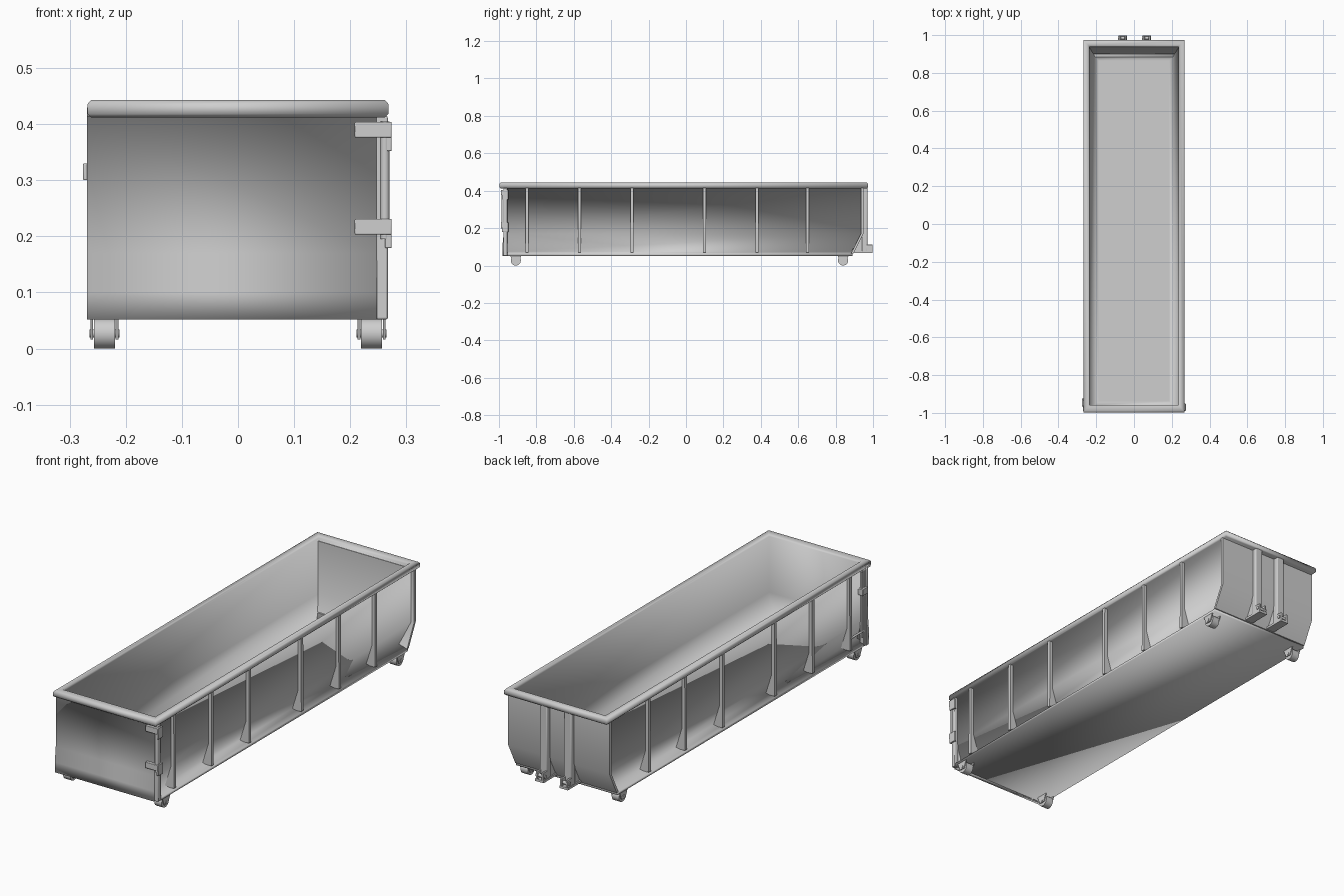
import bpy, bmesh, math
from mathutils import Vector, Matrix

cube = bpy.data.objects.get("Cube")
if cube:
    bpy.data.objects.remove(cube, do_unlink=True)

steel = bpy.data.materials.new("light grey steel")
steel.use_nodes = True
GREY = (0.62, 0.62, 0.62, 1)
steel.diffuse_color = GREY
steel.node_tree.nodes["Principled BSDF"].inputs["Base Color"].default_value = GREY


def finish(name, bm, bevel=0, soft=False):
    """Make the object; soft blends the shading over every edge."""
    bmesh.ops.recalc_face_normals(bm, faces=bm.faces)
    mesh = bpy.data.meshes.new(name)
    bm.to_mesh(mesh)
    bm.free()
    mesh.materials.append(steel)
    obj = bpy.data.objects.new(name, mesh)
    bpy.context.collection.objects.link(obj)
    if bevel:
        mod = obj.modifiers.new("soft edges", "BEVEL")
        mod.width, mod.segments = bevel, 2
    bpy.ops.object.select_all(action="DESELECT")
    obj.select_set(True)
    bpy.context.view_layer.objects.active = obj
    if soft:
        bpy.ops.object.shade_smooth()
    else:
        bpy.ops.object.shade_smooth_by_angle(angle=math.radians(35))


def box(name, x, y, z, bevel=0):
    """Box from (low, high) pairs on each axis."""
    bm = bmesh.new()
    bmesh.ops.create_cube(bm, size=1)
    for v in bm.verts:
        v.co = [(a + b) / 2 + c * (b - a) for (a, b), c in zip((x, y, z), v.co)]
    finish(name, bm, bevel)


def rod(name, start, end, radius, sides=16):
    a, b = Vector(start), Vector(end)
    bm = bmesh.new()
    turn = (b - a).to_track_quat("Z", "Y").to_matrix().to_4x4()
    bmesh.ops.create_cone(bm, cap_ends=True, segments=sides, radius1=radius, radius2=radius,
                          depth=(b - a).length, matrix=Matrix.Translation((a + b) / 2) @ turn)
    finish(name, bm)


def plate(name, points, low, high, axis, soft=False):
    """Extrude a flat outline (xz or yz) along the given axis."""
    bm = bmesh.new()
    place = (lambda p, t: (p[0], t, p[1])) if axis == "y" else (lambda p, t: (t, p[0], p[1]))
    face = bm.faces.new([bm.verts.new(place(p, low)) for p in points])
    shift = Vector((0, high - low, 0) if axis == "y" else (high - low, 0, 0))
    new = bmesh.ops.extrude_face_region(bm, geom=[face])["geom"]
    bmesh.ops.translate(bm, vec=shift, verts=[g for g in new if isinstance(g, bmesh.types.BMVert)])
    finish(name, bm, soft=soft)


def loft(name, levels):
    """Join rectangles given as (half width, front y, back y, z) into one soft shell."""
    bm = bmesh.new()
    rings = [[bm.verts.new(c) for c in ((-w, f, z), (w, f, z), (w, b, z), (-w, b, z))]
             for w, f, b, z in levels]
    bm.faces.new(rings[0])
    bm.faces.new(rings[-1])
    for lo, hi in zip(rings, rings[1:]):
        for i in range(4):
            j = (i + 1) % 4
            bm.faces.new((lo[i], lo[j], hi[j], hi[i]))
    finish(name, bm, soft=True)


# Open tub in one shell: floor rail, outer walls, top rim, inner walls, floor
loft("container_body", [
    (0.265, -0.970, 0.890, 0.052), (0.265, -0.970, 0.890, 0.064),
    (0.220, -0.970, 0.885, 0.074), (0.250, -0.970, 0.940, 0.170),
    (0.250, -0.970, 0.940, 0.412), (0.262, -0.990, 0.967, 0.412),
    (0.268, -0.997, 0.973, 0.418), (0.268, -0.997, 0.973, 0.436),
    (0.262, -0.990, 0.967, 0.443), (0.242, -0.963, 0.947, 0.443),
    (0.236, -0.957, 0.937, 0.434), (0.236, -0.957, 0.937, 0.170),
    (0.206, -0.957, 0.884, 0.070), (0.186, -0.937, 0.864, 0.070)])

# Headboard across the full width, kicked in at the bottom
plate("rear_headboard", [(0.935, 0.42), (0.948, 0.42), (0.948, 0.17), (0.895, 0.064),
                         (0.882, 0.064), (0.935, 0.17)], -0.265, 0.265, "x")

# Front door, with its top tucked under the rim, and hinge post
door = [(-0.960, 0.43), (-0.990, 0.43), (-0.990, 0.414), (-0.975, 0.414),
        (-0.975, 0.17), (-0.982, 0.10), (-0.982, 0.052), (-0.960, 0.052)]
plate("front_door", door, -0.269, 0.248, "x", soft=True)
box("hinge_post", (0.246, 0.267), (-0.977, -0.955), (0.052, 0.414), 0.003)
rod("hinge_rod", (0.262, -0.978, 0.195), (0.262, -0.978, 0.405), 0.008)
for z in (0.217, 0.390):
    box("hinge_strap", (0.208, 0.274), (-0.989, -0.966), (z - 0.014, z + 0.014), 0.002)
    box("hinge_knuckle", (0.262, 0.274), (-0.985, -0.95), (z - 0.038, z + 0.014), 0.002)
box("latch_post", (-0.267, -0.245), (-0.968, -0.945), (0.052, 0.414), 0.003)

# Door latch on the opposite side
rod("latch_rod", (-0.264, -0.935, 0.10), (-0.264, -0.935, 0.41), 0.005)
rod("latch_handle", (-0.263, -0.95, 0.125), (-0.263, -0.85, 0.125), 0.005)
box("latch_block", (-0.276, -0.25), (-0.965, -0.925), (0.30, 0.33), 0.002)

# Side ribs, deeper where the wall tapers inward
rib = [(0.245, 0.42), (0.265, 0.42), (0.266, 0.07), (0.216, 0.07), (0.245, 0.17)]
for side in (-1, 1):
    for y in (-0.85, -0.57, -0.29, 0.10, 0.38, 0.65):
        plate("side_rib", [(side * x, z) for x, z in rib], y - 0.008, y + 0.008, "y")

# Rear posts with webs and pull lugs
for x in (-0.06, 0.067):
    box("rear_post", (x - 0.02, x + 0.02), (0.94, 0.97), (0.068, 0.42), 0.005)
    plate("rear_web", [(0.885, 0.068), (0.95, 0.068), (0.95, 0.18), (0.94, 0.18)],
          x - 0.016, x + 0.016, "x")
    for dx in (-0.015, 0.015):
        box("lug_cheek", (x + dx - 0.005, x + dx + 0.005), (0.965, 0.997), (0.07, 0.112), 0.002)
    rod("lug_pin", (x - 0.024, 0.985, 0.092), (x + 0.024, 0.985, 0.092), 0.008)
    box("lug_base", (x - 0.022, x + 0.022), (0.89, 0.998), (0.066, 0.077))

# Ground rollers in forked brackets
for side in (-1, 1):
    for y in (-0.91, 0.84):
        c = side * 0.238
        rod("ground_roller", (c - 0.019, y, 0.027), (c + 0.019, y, 0.027), 0.027, 24)
        rod("roller_axle", (c - 0.027, y, 0.027), (c + 0.027, y, 0.027), 0.007)
        fork = [(y - 0.03, 0.054), (y + 0.03, 0.054), (y + 0.014, 0.016), (y - 0.014, 0.016)]
        for dx in (-0.0225, 0.0225):
            plate("roller_fork", fork, c + dx - 0.0025, c + dx + 0.0025, "x")
